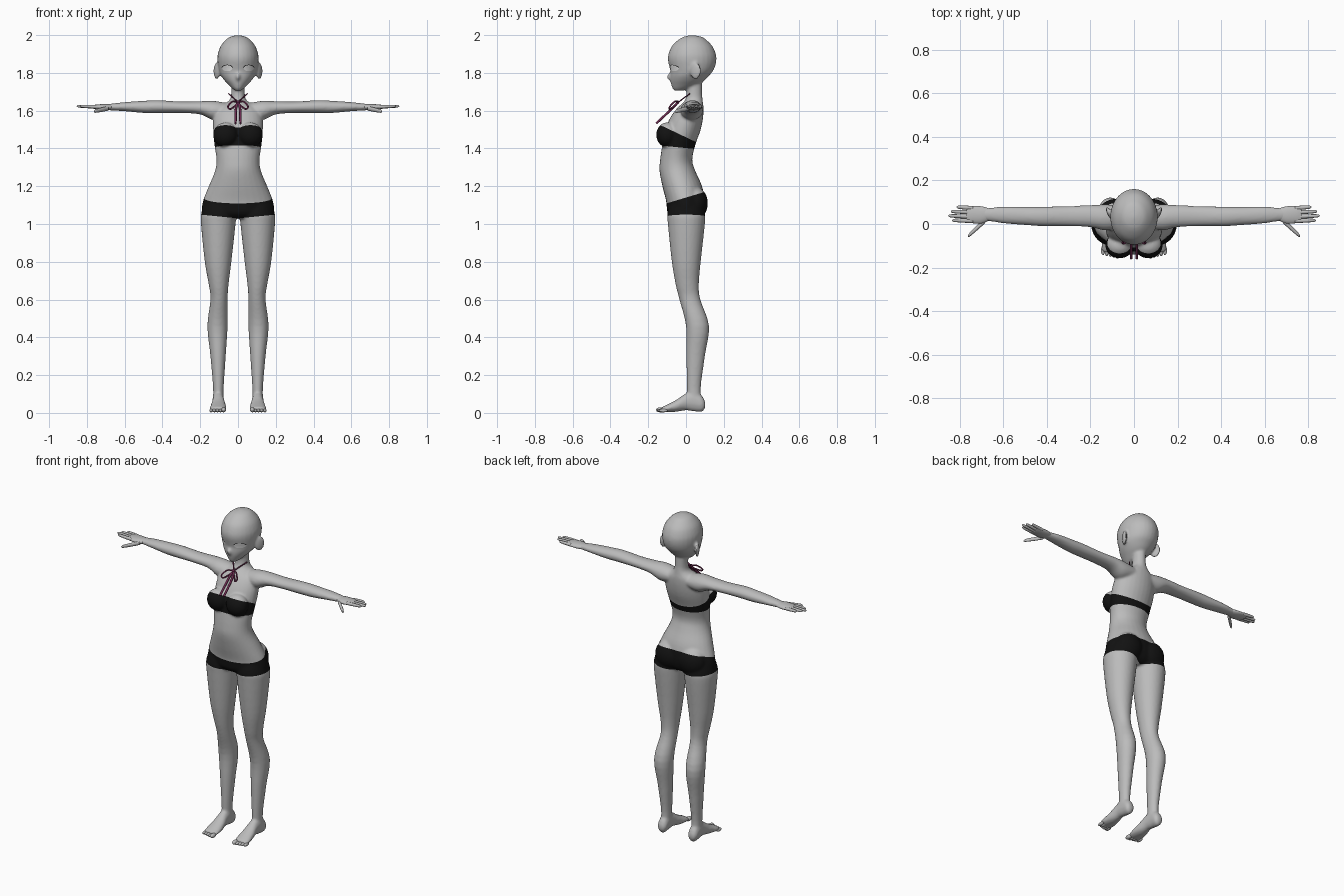
import bpy, bmesh, math
from mathutils import Matrix, Vector
from mathutils.bvhtree import BVHTree

cube = bpy.data.objects.get("Cube")
if cube:
    bpy.data.objects.remove(cube, do_unlink=True)


def material(name, rgb):
    m = bpy.data.materials.new(name)
    m.use_nodes = True
    m.diffuse_color = (*rgb, 1)
    m.node_tree.nodes["Principled BSDF"].inputs["Base Color"].default_value = (*rgb, 1)
    return m


skin = material("grey_skin", (0.5, 0.5, 0.5))
black = material("black_cloth", (0.006, 0.006, 0.006))
white = material("eye_white", (0.9, 0.9, 0.9))
plum = material("plum_ribbon", (0.16, 0.025, 0.085))


def add_object(name, data, *mats):
    ob = bpy.data.objects.new(name, data)
    bpy.context.collection.objects.link(ob)
    for m in mats:
        data.materials.append(m)
    return ob


def finish(name, bm, *mats):
    bmesh.ops.recalc_face_normals(bm, faces=bm.faces)
    for f in bm.faces:
        f.smooth = True
    me = bpy.data.meshes.new(name)
    bm.to_mesh(me)
    bm.free()
    return add_object(name, me, *mats)


def catmull(p, steps=4):
    """Smoothly interpolate between cross-sections."""
    p = [Vector(r) for r in p]
    out = []
    for i in range(len(p) - 1):
        a, b, c, d = p[max(i - 1, 0)], p[i], p[i + 1], p[min(i + 2, len(p) - 1)]
        for k in range(steps):
            t = k / steps
            out.append(b + (c - a) * (t / 2) + (a * 2 - b * 5 + c * 4 - d) * (t * t / 2)
                       + (b * 3 - a - c * 3 + d) * (t ** 3 / 2))
    return out + [p[-1]]


def loft(bm, axis, rows, side=1, n=28):
    """Skin elliptical sections (position, a0, a1, b0, b1) along an axis."""
    rings = []
    for t, a0, a1, b0, b1 in catmull(rows):
        ring = []
        for i in range(n):
            w = math.tau * i / n
            co = [(a0 + a1) / 2 + (a1 - a0) / 2 * math.cos(w),
                  (b0 + b1) / 2 + (b1 - b0) / 2 * math.sin(w)]
            co.insert(axis, t)
            ring.append(bm.verts.new((co[0] * side, co[1], co[2])))
        rings.append(ring)
    for r, q in zip(rings, rings[1:]):
        for i in range(n):
            j = (i + 1) % n
            bm.faces.new((r[i], r[j], q[j], q[i]))
    bm.faces.new(rings[0])
    bm.faces.new(rings[-1])


def blob(bm, centre, radii, turn=0.0):
    mat = (Matrix.Translation(centre) @ Matrix.Rotation(turn, 4, 'Z')
           @ Matrix.Diagonal((*radii, 1)))
    bmesh.ops.create_uvsphere(bm, u_segments=24, v_segments=16, radius=1, matrix=mat)


def centred(rows):
    return [(z, -w, w, f, b) for z, w, f, b in rows]


# Body: overlapping solids fused into one skin
bm = bmesh.new()
torso = [(1.75, .036, .005, .085), (1.69, .036, .002, .085), (1.66, .042, -.003, .088),
         (1.64, .065, -.018, .09), (1.61, .115, -.05, .093), (1.56, .13, -.085, .09),
         (1.5, .132, -.11, .078), (1.42, .125, -.125, .05), (1.34, .114, -.137, .033),
         (1.28, .122, -.14, .05), (1.2, .155, -.125, .085), (1.12, .186, -.105, .1),
         (1.06, .188, -.098, .09), (1.03, .14, -.07, .06)]
head = [(2.0, .006, .025, .04), (1.99, .044, -.015, .085), (1.97, .07, -.047, .113),
        (1.94, .093, -.076, .141), (1.9, .107, -.093, .158), (1.87, .109, -.096, .161),
        (1.84, .106, -.09, .156), (1.81, .1, -.083, .143), (1.785, .09, -.084, .122),
        (1.76, .072, -.083, .098), (1.74, .053, -.079, .07), (1.72, .033, -.073, .03),
        (1.706, .015, -.063, -.015)]
leg = [(1.14, .03, .17, -.07, .08), (1.06, .01, .194, -.098, .1), (1.0, .013, .196, -.096, .1),
       (.8, .035, .176, -.075, .078), (.68, .05, .155, -.055, .068), (.6, .055, .146, -.035, .076),
       (.46, .055, .162, 0, .122), (.3, .065, .146, .002, .1), (.13, .076, .132, .005, .078),
       (.05, .076, .135, .01, .085)]
arm = [(.06, -.02, .085, 1.56, 1.64), (.13, -.03, .09, 1.55, 1.652), (.2, -.015, .087, 1.58, 1.65),
       (.3, -.01, .082, 1.588, 1.648), (.42, -.01, .08, 1.588, 1.655), (.5, -.005, .08, 1.588, 1.652),
       (.6, .003, .08, 1.597, 1.645), (.68, .015, .073, 1.602, 1.636), (.71, .015, .07, 1.604, 1.632)]
foot = [(.102, .09, .12, .03, .055), (.085, .076, .133, .006, .09), (.04, .075, .135, .008, .12),
        (0, .073, .135, .014, .105), (-.05, .064, .144, .006, .07), (-.1, .061, .15, .004, .044),
        (-.13, .066, .145, .005, .03)]
loft(bm, 2, centred(torso))
loft(bm, 2, centred(head))
blob(bm, (0, -.083, 1.78), (.011, .018, .02))
for s in (1, -1):
    loft(bm, 2, leg, s)
    loft(bm, 0, arm, s)
    loft(bm, 1, foot, s)
    blob(bm, (s * .066, -.1, 1.472), (.066, .058, .066))
    blob(bm, (s * .08, .05, 1.11), (.085, .066, .085))
    blob(bm, (s * .113, .05, 1.81), (.011, .032, .045), s * -.45)
body = finish("body", bm)
remesh = body.modifiers.new("fuse", 'REMESH')
remesh.mode = 'VOXEL'
remesh.voxel_size = .007
relax = body.modifiers.new("relax", 'SMOOTH')
relax.factor = .5
relax.iterations = 6
graph = bpy.context.evaluated_depsgraph_get()
fused = bpy.data.meshes.new_from_object(body.evaluated_get(graph))
body.modifiers.clear()
body.data = fused
fused.materials.clear()
fused.materials.append(skin)
fused.materials.append(black)

# Bandeau and shorts: cut clean hems, then colour between them
hems = [(1.459, 0, -.475), (1.402, 0, -.1), (1.14, 0, .3), (1.03, .1, 0), (1.03, -.1, 0)]
bm = bmesh.new()
bm.from_mesh(fused)
for z, sx, sy in hems:
    bmesh.ops.bisect_plane(bm, geom=bm.verts[:] + bm.edges[:] + bm.faces[:], dist=1e-5,
                           plane_co=(0, 0, z), plane_no=Vector((-sx, -sy, 1)).normalized())
for f in bm.faces:
    x, y, z = f.calc_center_median()
    over = [z > h + sx * x + sy * y for h, sx, sy in hems]
    bandeau = over[1] and not over[0]
    shorts = over[3] and over[4] and not over[2]
    f.material_index = int(bandeau or shorts)
    f.smooth = True
surface = BVHTree.FromBMesh(bm)
bm.to_mesh(fused)
bm.free()


# Eyes: thin plates laid on the face
def face_plate(name, mat, r0, r1, start, end, lift):
    bm = bmesh.new()
    for s in (1, -1):
        grid = []
        for i in range(5):
            r = r0 + (r1 - r0) * i / 4
            row = []
            for k in range(25):
                a = start + (end - start) * k / 24
                x = s * (.057 + .027 * r * math.cos(a))
                z = 1.825 + .016 * r * math.sin(a)
                hit = surface.ray_cast(Vector((x, -1, z)), Vector((0, 1, 0)))[0]
                row.append(bm.verts.new((x, hit.y - lift, z)))
            grid.append(row)
        for p, q in zip(grid, grid[1:]):
            for k in range(24):
                bm.faces.new((p[k], p[k + 1], q[k + 1], q[k]))
    finish(name, bm, mat)


face_plate("eyes", white, .02, 1, 0, math.tau, .002)
face_plate("upper_lashes", black, .98, 1.14, .25, math.pi - .25, .003)


# Hands: palm, four fingers and a thumb on each side
def finger(bm, base, tip, r, side):
    rows = []
    for t, k in ((0, 1), (.3, 1), (.6, .92), (.85, .8), (.96, .55), (1, .15)):
        x, y, z = Vector(base).lerp(Vector(tip), t)
        rows.append((x, y - r * k, y + r * k, z - r * k, z + r * k))
    loft(bm, 0, rows, side, 12)


palm = [(.66, .02, .07, 1.605, 1.633), (.7, .002, .081, 1.602, 1.635),
        (.745, .004, .083, 1.606, 1.633), (.77, .01, .078, 1.611, 1.629)]
bm = bmesh.new()
for s in (1, -1):
    loft(bm, 0, palm, s)
    for y0, x1, y1 in ((.073, .815, .078), (.053, .842, .058), (.033, .854, .038), (.014, .836, .017)):
        finger(bm, (.74, y0, 1.62), (x1, y1, 1.624), .0095, s)
    finger(bm, (.685, .015, 1.613), (.763, -.056, 1.596), .012, s)
finish("hands", bm, skin)

# Toes
bm = bmesh.new()
for s in (1, -1):
    for i in range(5):
        r = .013 if i == 0 else .0095
        blob(bm, (s * (.076 + .0165 * i), -.136 + .004 * i, .003 + r), (r, .023, r))
finish("toes", bm, skin)


# Neck ribbon: straps, bow loops and hanging tails
def ribbon(name, paths, thickness):
    cu = bpy.data.curves.new(name, 'CURVE')
    cu.dimensions = '3D'
    cu.bevel_depth = thickness
    cu.bevel_resolution = 2
    cu.use_fill_caps = True
    for s in (1, -1):
        for path in paths:
            pts = catmull(path)
            sp = cu.splines.new('POLY')
            sp.points.add(len(pts) - 1)
            for p, (x, y, z) in zip(sp.points, pts):
                p.co = (s * x, y, z, 1)
    add_object(name, cu, plum)


ribbon("ribbon_straps", [[(.05, .02, 1.69), (.025, -.01, 1.668), (0, -.04, 1.645)]], .0035)
ribbon("ribbon_bow", [[(0, -.042, 1.645), (.03, -.06, 1.648), (.053, -.085, 1.622),
                       (.042, -.088, 1.608), (.02, -.065, 1.622), (0, -.044, 1.642)]], .0045)
ribbon("ribbon_tails", [[(.002, -.045, 1.642), (.011, -.075, 1.61), (.013, -.158, 1.532)]], .0065)
bm = bmesh.new()
blob(bm, (0, -.044, 1.644), (.01, .008, .01))
finish("ribbon_knot", bm, plum)
